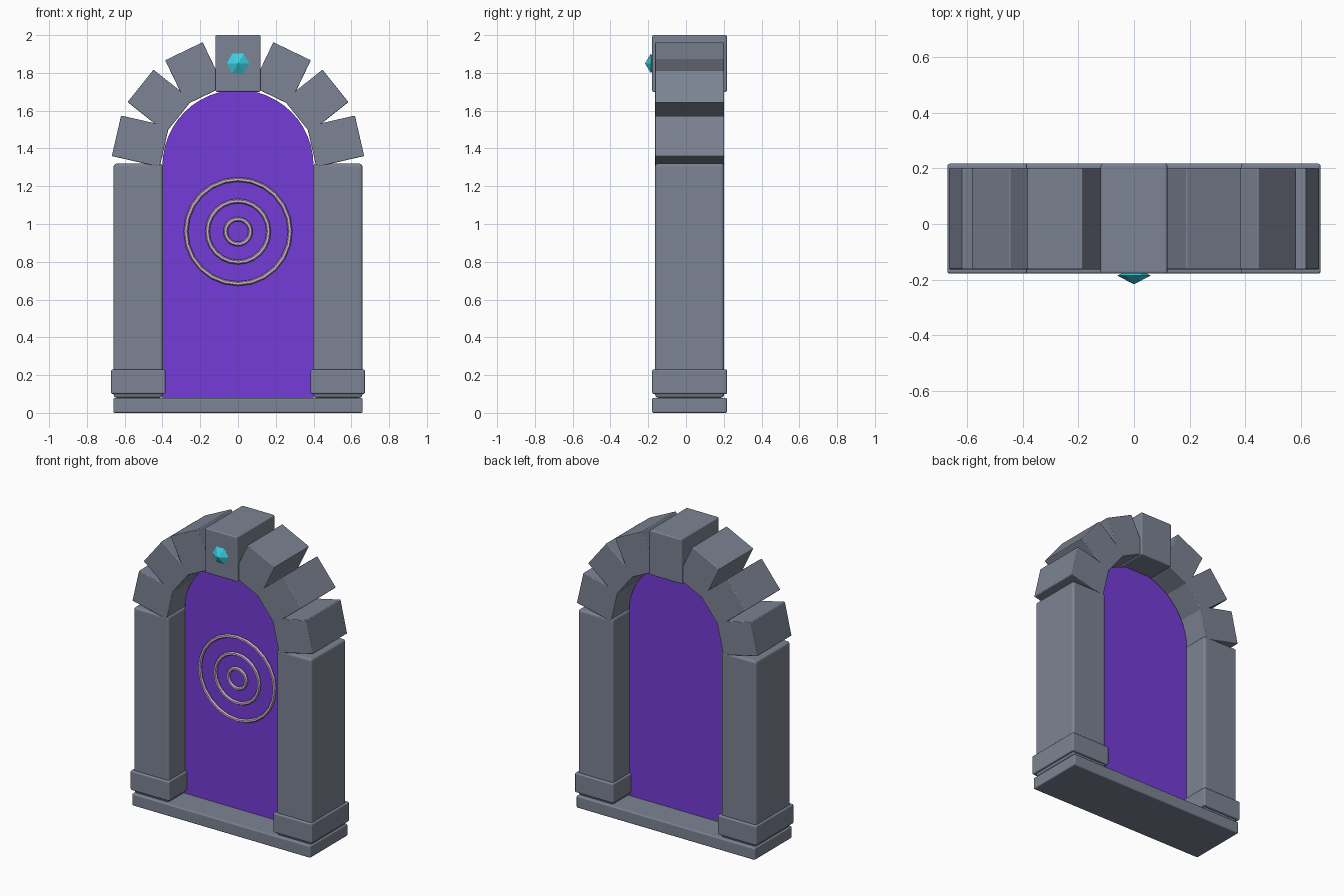
import bpy
import bmesh
from math import sin, cos, pi, radians
from mathutils import Matrix, Vector

cube = bpy.data.objects.get("Cube")
if cube:
    bpy.data.objects.remove(cube)


def srgb(r, g, b):
    return [((v / 255 + 0.055) / 1.055) ** 2.4 for v in (r, g, b)] + [1]


def material(name, color):
    m = bpy.data.materials.new(name)
    m.use_nodes = True
    m.diffuse_color = color
    m.node_tree.nodes["Principled BSDF"].inputs["Base Color"].default_value = color
    return m


STONE = material("grey stone", srgb(124, 131, 147))
PORTAL = material("violet portal", srgb(117, 60, 216))
RING = material("pale mauve", srgb(205, 178, 208))
GEM = material("cyan gem", srgb(60, 210, 228))
MID_Y = 0.019


def finish(name, bm, mat):
    bmesh.ops.recalc_face_normals(bm, faces=bm.faces)
    mesh = bpy.data.meshes.new(name)
    bm.to_mesh(mesh)
    bm.free()
    mesh.materials.append(mat)
    obj = bpy.data.objects.new(name, mesh)
    bpy.context.collection.objects.link(obj)
    return obj


def block(name, center, size, bevel=0.008, tilt=0):
    """Bevelled stone block, tilted about the y axis."""
    bm = bmesh.new()
    bmesh.ops.create_cube(bm, size=1, matrix=Matrix.Diagonal((*size, 1)))
    bmesh.ops.bevel(bm, geom=bm.edges[:], offset=bevel, segments=3,
                    profile=0.5, affect='EDGES')
    obj = finish(name, bm, STONE)
    obj.location = center
    obj.rotation_euler.y = tilt
    return obj


# Threshold, pillars and their collars
block("threshold", (0, MID_Y, 0.04), (1.32, 0.396, 0.08))
for side, s in (("left", 1), ("right", -1)):
    block(side + "_pillar", (s * 0.528, MID_Y, 0.70), (0.26, 0.364, 1.24), 0.015)
    block(side + "_collar", (s * 0.528, MID_Y, 0.165), (0.287, 0.396, 0.13))

# Arch stones spread around the half circle, with a larger keystone on top
for i in range(7):
    a = pi * (i + 0.5) / 7
    if i == 3:
        block("keystone", (0, MID_Y, 1.85), (0.24, 0.396, 0.30))
    else:
        block(f"arch_stone_{i + 1}", (0.53 * cos(a), MID_Y, 1.32 + 0.53 * sin(a)),
              (0.26, 0.364, 0.22), 0.005, -a)

# Thin arched portal sheet
bm = bmesh.new()
outline = [(0.4, 0.075)] + [(0.4 * cos(pi * i / 24), 1.31 + 0.4 * sin(pi * i / 24))
                            for i in range(25)] + [(-0.4, 0.075)]
face = bm.faces.new([bm.verts.new((x, MID_Y - 0.01, z)) for x, z in outline])
extruded = bmesh.ops.extrude_face_region(bm, geom=[face])
bmesh.ops.translate(bm, vec=Vector((0, 0.02, 0)),
                    verts=[v for v in extruded["geom"] if isinstance(v, bmesh.types.BMVert)])
finish("portal", bm, PORTAL)

# Concentric rings on the front of the portal
for name, radius in (("outer", 0.276), ("middle", 0.162), ("inner", 0.066)):
    bpy.ops.mesh.primitive_torus_add(major_radius=radius, minor_radius=0.012,
                                     major_segments=24, minor_segments=6,
                                     location=(0, -0.008, 0.96), rotation=(radians(90), 0, 0))
    ring = bpy.context.object
    ring.name = name + "_ring"
    ring.data.materials.append(RING)

# Faceted six-sided gem on the keystone
bm = bmesh.new()
rim = [bm.verts.new((0.06 * cos(pi * i / 3), -0.186, 1.85 + 0.06 * sin(pi * i / 3)))
       for i in range(6)]
for y in (-0.217, -0.155):
    tip = bm.verts.new((0, y, 1.85))
    for i in range(6):
        bm.faces.new((rim[i], rim[(i + 1) % 6], tip))
finish("gem", bm, GEM)
